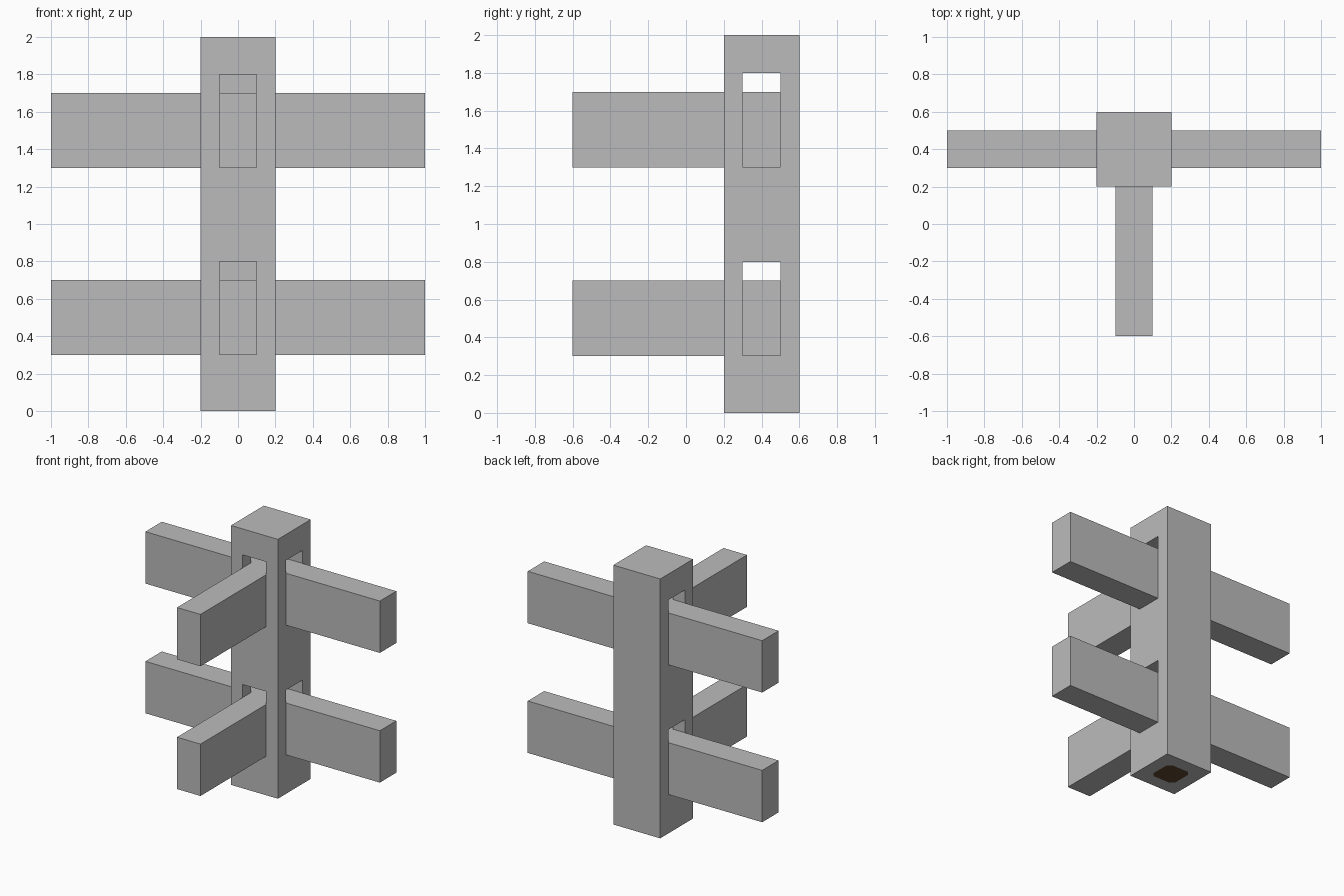
import bpy, bmesh

if "Cube" in bpy.data.objects:
    bpy.data.objects.remove(bpy.data.objects["Cube"])


def material(name, rgb):
    m = bpy.data.materials.new(name)
    m.diffuse_color = (*rgb, 1)
    m.use_nodes = True
    m.node_tree.nodes["Principled BSDF"].inputs["Base Color"].default_value = m.diffuse_color
    return m


GREY = material("concrete grey", (0.5, 0.5, 0.5))
BROWN = material("dark brown", (0.11, 0.058, 0.028))


def box(name, lo, hi):
    """Axis-aligned box between two corners."""
    bm = bmesh.new()
    bmesh.ops.create_cube(bm, size=1)
    for v in bm.verts:
        v.co = [h if c > 0 else l for c, l, h in zip(v.co, lo, hi)]
    mesh = bpy.data.meshes.new(name)
    bm.to_mesh(mesh)
    bm.free()
    mesh.materials.append(GREY)
    obj = bpy.data.objects.new(name, mesh)
    bpy.context.collection.objects.link(obj)
    return obj


# Upright post with a dark, corner-cut core set into its underside
post = box("post", (-0.2, 0.2, 0), (0.2, 0.6, 2))
post.data.materials.append(BROWN)
bm = bmesh.new()
bm.from_mesh(post.data)
bm.normal_update()
base = min(bm.faces, key=lambda f: f.calc_center_median().z)
bmesh.ops.inset_region(bm, faces=[base], thickness=0.1, use_even_offset=True)
core = [v for v in bm.verts if abs(v.co.x) < 0.15]
bmesh.ops.bevel(bm, geom=core, offset=0.03, segments=1, affect='VERTICES')
for f in bm.faces:
    if len(f.verts) == 8 and all(abs(v.co.x) < 0.15 for v in f.verts):
        f.material_index = 1
bm.to_mesh(post.data)
bm.free()

for level, z in (("lower", 0.3), ("upper", 1.3)):
    # Slots: one through the sides, one in from the front
    slots = [
        box(level + "_side_slot", (-0.3, 0.3, z), (0.3, 0.5, z + 0.5)),
        box(level + "_front_slot", (-0.1, 0.1, z), (0.1, 0.4, z + 0.5)),
    ]
    for cutter in slots:
        cutter.hide_render = True
        cutter.hide_viewport = True
        cut = post.modifiers.new(cutter.name, 'BOOLEAN')
        cut.operation = 'DIFFERENCE'
        cut.solver = 'EXACT'
        cut.object = cutter
    # Rails resting in the slots
    box(level + "_cross_rail", (-1, 0.3, z), (1, 0.5, z + 0.4))
    box(level + "_front_rail", (-0.1, -0.6, z), (0.1, 0.3, z + 0.4))
